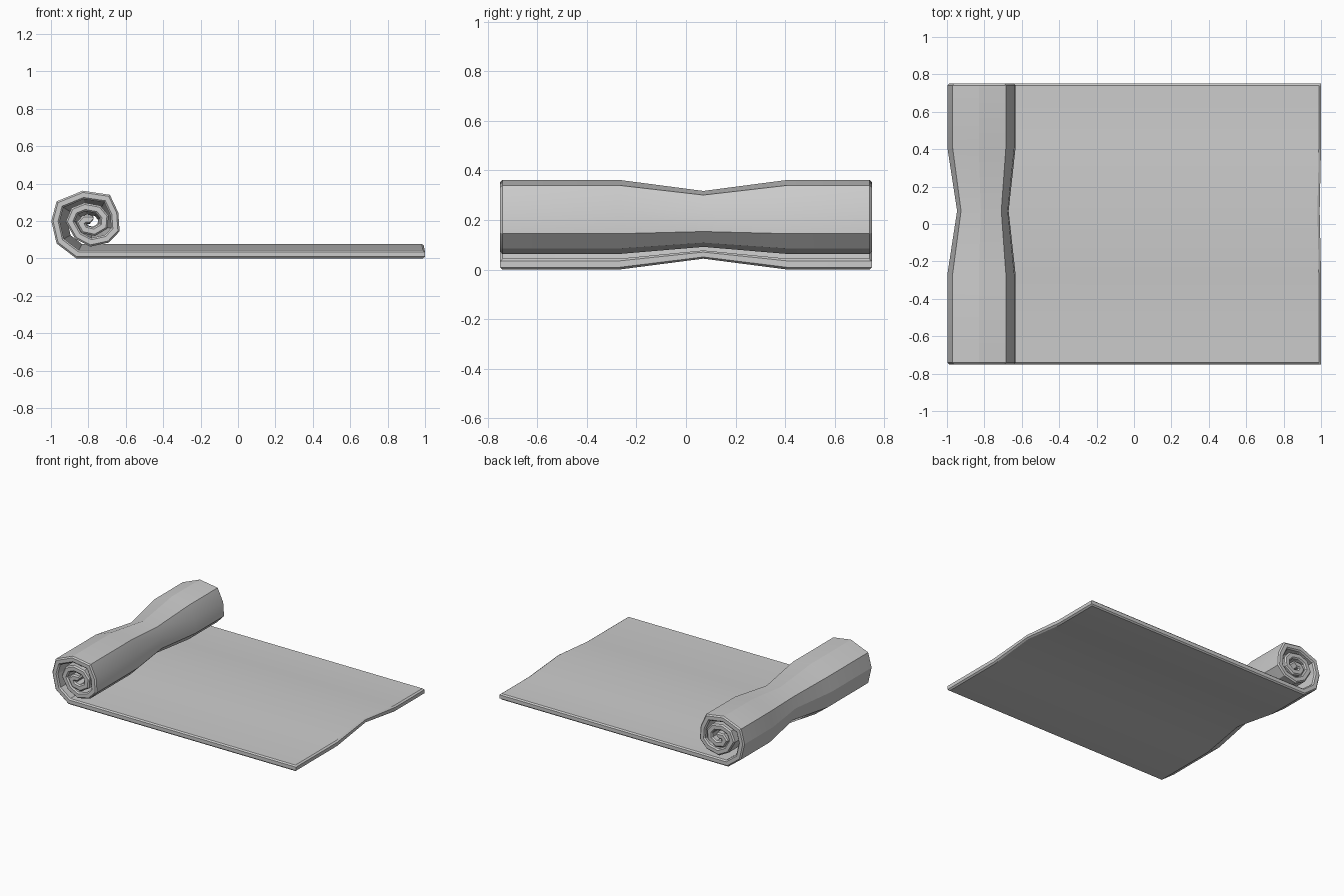
import bpy, bmesh, math
from mathutils import Vector

if "Cube" in bpy.data.objects:
    bpy.data.objects.remove(bpy.data.objects["Cube"])

THICK, CHAMFER = 0.044, 0.009
CENTRE = Vector((-0.785, 0.185))      # centre of the roll in x, z

# outer face of the mat: flat sheet, then spiralling inwards
path = [(1.0, .005), (.988, .005), (-.865, .005), (-.97, .085), (-.998, .205),
        (-.97, .31), (-.83, .367), (-.685, .345), (-.64, .25), (-.633, .15),
        (-.69, .09), (-.79, .068), (-.87, .11), (-.922, .2), (-.89, .275),
        (-.82, .303), (-.735, .287), (-.692, .235), (-.697, .165), (-.765, .125),
        (-.835, .14), (-.865, .195), (-.83, .235), (-.775, .235), (-.765, .225)]
path = [Vector(p) for p in path]

# inward normals with mitred corners
normals = []
for i, p in enumerate(path):
    a = (p - path[i - 1]).normalized() if i else None
    b = (path[i + 1] - p).normalized() if i < len(path) - 1 else a
    a = a or b
    na, nb = Vector((a.y, -a.x)), Vector((b.y, -b.x))
    m = (na + nb).normalized()
    normals.append(m / max(m.dot(na), 0.6))


def section(inset):
    """Closed outline of the mat; inset thins it for the chamfered rims."""
    outer, inner = [], []
    last = len(path) - 1
    for i, (p, n) in enumerate(zip(path, normals)):
        d = max(inset, CHAMFER if i in (0, last) else 0.0)
        outer.append(p + n * d)
        inner.append(p + n * (THICK - d))
    return outer + inner[::-1]


# stations across the width: y, rim inset, pinch scale
stations = [(-.75, CHAMFER, 1), (-.741, 0, 1), (-.27, 0, 1), (.07, 0, .755),
            (.41, 0, 1), (.741, 0, 1), (.75, CHAMFER, 1)]
bm = bmesh.new()
rings = []
for y, inset, k in stations:
    ring = []
    for p in section(inset):
        q = CENTRE + (p - CENTRE) * k
        if p.x > 0:                   # free end keeps its length
            q.x = p.x - 0.03 * (1 - k)
        ring.append(bm.verts.new((q.x, y, q.y)))
    rings.append(ring)

n = len(rings[0])
for r, s in zip(rings, rings[1:]):
    for i in range(n):
        j = (i + 1) % n
        bm.faces.new((r[i], r[j], s[j], s[i]))

# strip caps on both rims
for ring in (rings[0], rings[-1]):
    for i in range(n // 2 - 1):
        bm.faces.new((ring[i], ring[i + 1], ring[n - 2 - i], ring[n - 1 - i]))

zmin = min(v.co.z for v in bm.verts)
for v in bm.verts:
    v.co.z -= zmin
bmesh.ops.recalc_face_normals(bm, faces=bm.faces)
mesh = bpy.data.meshes.new("rolled_mat")
bm.to_mesh(mesh)
bm.free()
mat_obj = bpy.data.objects.new("rolled_mat", mesh)
bpy.context.collection.objects.link(mat_obj)
bpy.context.view_layer.objects.active = mat_obj
mat_obj.select_set(True)
bpy.ops.object.shade_smooth_by_angle(angle=math.radians(25))
